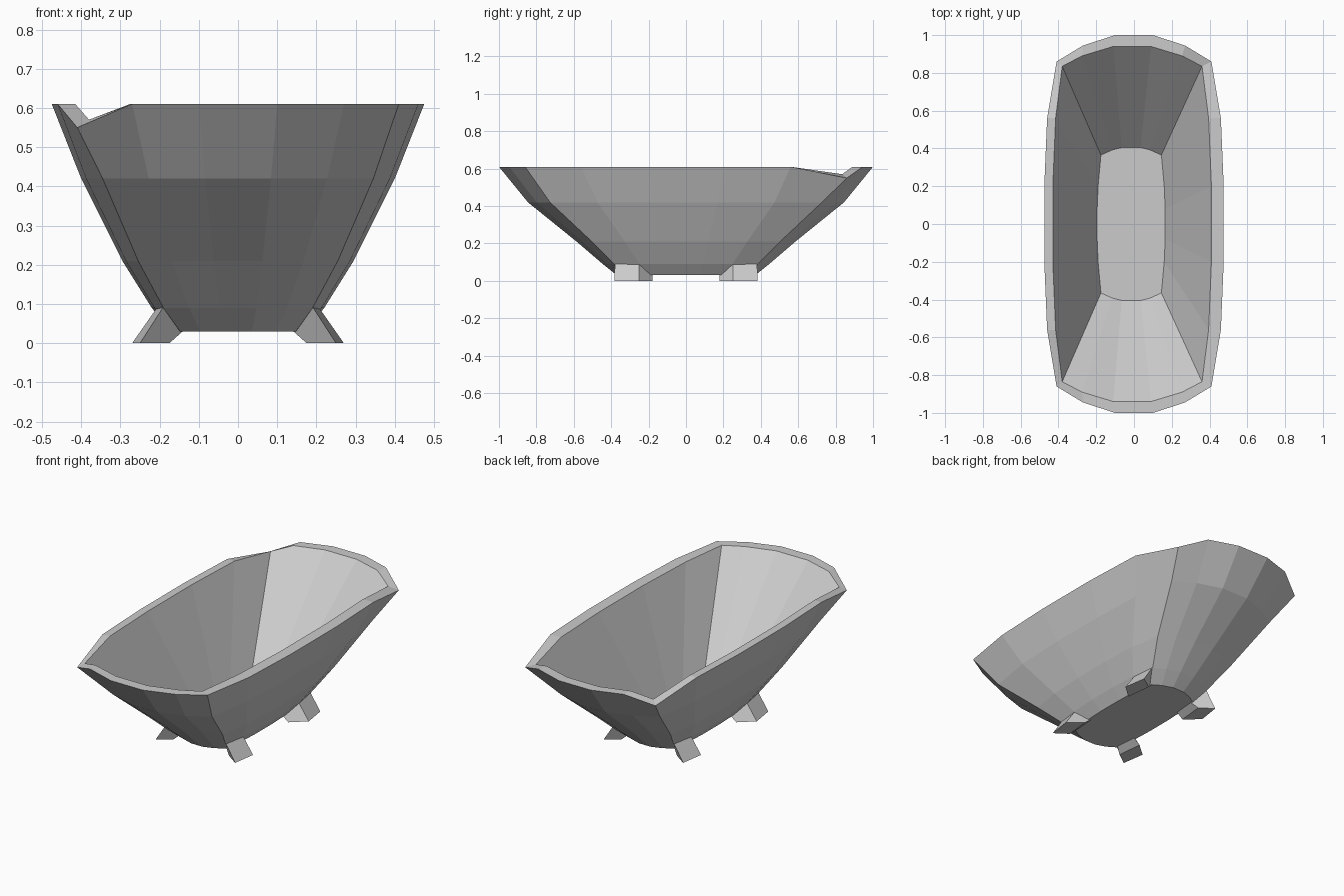
import bpy, bmesh
from mathutils import Vector

if "Cube" in bpy.data.objects:
    bpy.data.objects.remove(bpy.data.objects["Cube"])


def make(name, verts, faces):
    me = bpy.data.meshes.new(name)
    me.from_pydata(verts, [], faces)
    bm = bmesh.new()
    bm.from_mesh(me)
    bmesh.ops.recalc_face_normals(bm, faces=bm.faces)
    bm.to_mesh(me)
    bm.free()
    ob = bpy.data.objects.new(name, me)
    bpy.context.collection.objects.link(ob)
    return ob


def ring(quarter, z, sx=1, sy=1, shift=0, dip=0):
    """Mirror a quarter outline into a closed 20-point ring; three corners can dip."""
    q = [(x * sx, y * sy) for x, y in quarter]
    pts = []
    for ax, ay, rev in ((1, 1, 0), (1, -1, 1), (-1, -1, 0), (-1, 1, 1)):
        for i in (range(4, -1, -1) if rev else range(5)):
            corner = i == 2 and not (ax == 1 and ay == -1)
            pts.append((ax * q[i][0] + shift, ay * q[i][1], z - (dip if corner else 0)))
    return pts


# Tub shell: outer rings from the base up, then the inner rim and floor
outer = [(.10, 1), (.27, .945), (.41, .86), (.46, .56), (.475, .2)]
inner = [(.10, .94), (.265, .89), (.37, .835), (.405, .56), (.42, .2)]
floor = [(.05, .405), (.10, .392), (.16, .365), (.175, .2), (.18, .08)]
rings = [ring(outer, z, hx / .475, hy) for z, hx, hy in
         ((.03, .17, .37), (.09, .22, .445), (.21, .295, .585), (.42, .40, .845))]
rings.append(ring(outer, .61, dip=.06))
rings.append(ring(inner, .61, shift=-.01, dip=.04))
rings.append(ring(floor, .08, shift=-.015))
n = 20
faces = [[k * n + i, k * n + (i + 1) % n, (k + 1) * n + (i + 1) % n, (k + 1) * n + i]
         for k in range(len(rings) - 1) for i in range(n)]
faces += [list(range(n)), list(range(6 * n, 7 * n))]
make("tub_shell", [p for r in rings for p in r], faces)

# Four splayed feet
foot = [(.27, .25, 0), (.25, .383, 0), (.175, .33, 0), (.19, .18, 0),
        (.205, .25, .093), (.19, .38, .093), (.13, .30, .04), (.14, .18, .04)]
box = [(0, 1, 2, 3), (4, 5, 6, 7)] + [(i, (i + 1) % 4, (i + 1) % 4 + 4, i + 4) for i in range(4)]
for sx, side in ((-1, "left"), (1, "right")):
    for sy, end in ((-1, "front"), (1, "back")):
        make(f"{end}_{side}_foot", [(x * sx, y * sy, z) for x, y, z in foot], box)

# Small square drain on the tub floor
h = .018
drain = [(-.03 + a * h, .28 + b * h, z) for z in (.06, .085)
         for a, b in ((-1, -1), (1, -1), (1, 1), (-1, 1))]
make("drain", drain, box)
